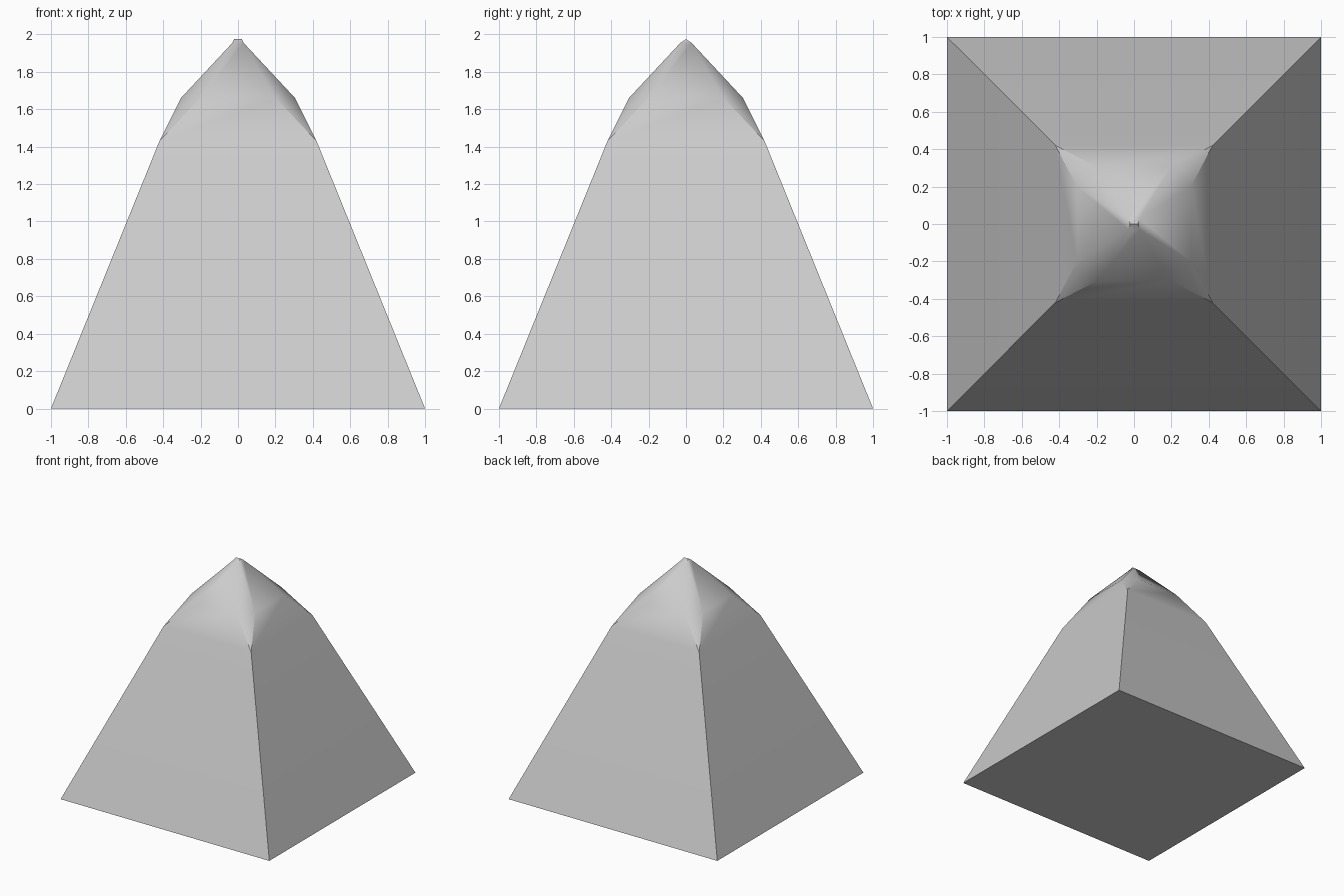
import bpy, bmesh, math
from mathutils import Matrix, Vector

cube = bpy.data.objects.get("Cube")
if cube:
    bpy.data.objects.remove(cube, do_unlink=True)

stone = bpy.data.materials.new("light_grey_stone")
stone.use_nodes = True
grey = (0.6, 0.6, 0.6, 1)
stone.diffuse_color = grey
stone.node_tree.nodes["Principled BSDF"].inputs["Base Color"].default_value = grey

# Key levels: base, shoulder (corner notch), octagonal collar, tip
BASE, SHOULDER, TIP = (1.0, 0.0), (0.42, 1.43), (0.03, 1.955)
COLLAR_OUT, COLLAR_IN, COLLAR_Z = 0.305, 0.2, 1.66

bm = bmesh.new()


def face(points):
    bm.faces.new([bm.verts.new(p) for p in points])


def corner(level, side):
    r, z = level
    return Vector((side * r, -r, z))


def collar(side):
    return Vector((side * COLLAR_IN, -COLLAR_OUT, COLLAR_Z))


# One side and its right-hand corner, repeated around the axis
collar_next = Vector((COLLAR_OUT, -COLLAR_IN, COLLAR_Z))
quarter = [
    (corner(BASE, -1), corner(BASE, 1), corner(SHOULDER, 1), corner(SHOULDER, -1)),
    (corner(SHOULDER, -1), corner(SHOULDER, 1), collar(1), collar(-1)),
    (collar(-1), collar(1), corner(TIP, 1), corner(TIP, -1)),
    (corner(SHOULDER, 1), collar_next, collar(1)),
    (collar(1), collar_next, corner(TIP, 1)),
]
for i in range(4):
    turn = Matrix.Rotation(i * math.pi / 2, 3, 'Z')
    for pts in quarter:
        face([turn @ p for p in pts])

# Tiny ridge cap and flat underside
t, tz = TIP
ridge = [Vector((s * 0.02, 0, 1.975)) for s in (-1, 1)]
for i in range(2):
    turn = Matrix.Rotation(i * math.pi, 3, 'Z')
    face([turn @ p for p in (corner(TIP, -1), corner(TIP, 1), ridge[1], ridge[0])])
    face([turn @ p for p in (corner(TIP, 1), Vector((t, t, tz)), ridge[1])])
face([(-1, -1, 0), (-1, 1, 0), (1, 1, 0), (1, -1, 0)])

bmesh.ops.remove_doubles(bm, verts=bm.verts, dist=0.001)
bmesh.ops.recalc_face_normals(bm, faces=bm.faces)
mesh = bpy.data.meshes.new("pyramid_body")
bm.to_mesh(mesh)
bm.free()
mesh.materials.append(stone)
body = bpy.data.objects.new("pyramid_body", mesh)
bpy.context.collection.objects.link(body)

# Soft blends inside each side, crisp ridges and notches
bpy.ops.object.select_all(action='DESELECT')
body.select_set(True)
bpy.context.view_layer.objects.active = body
bpy.ops.object.shade_smooth_by_angle(angle=math.radians(37))
